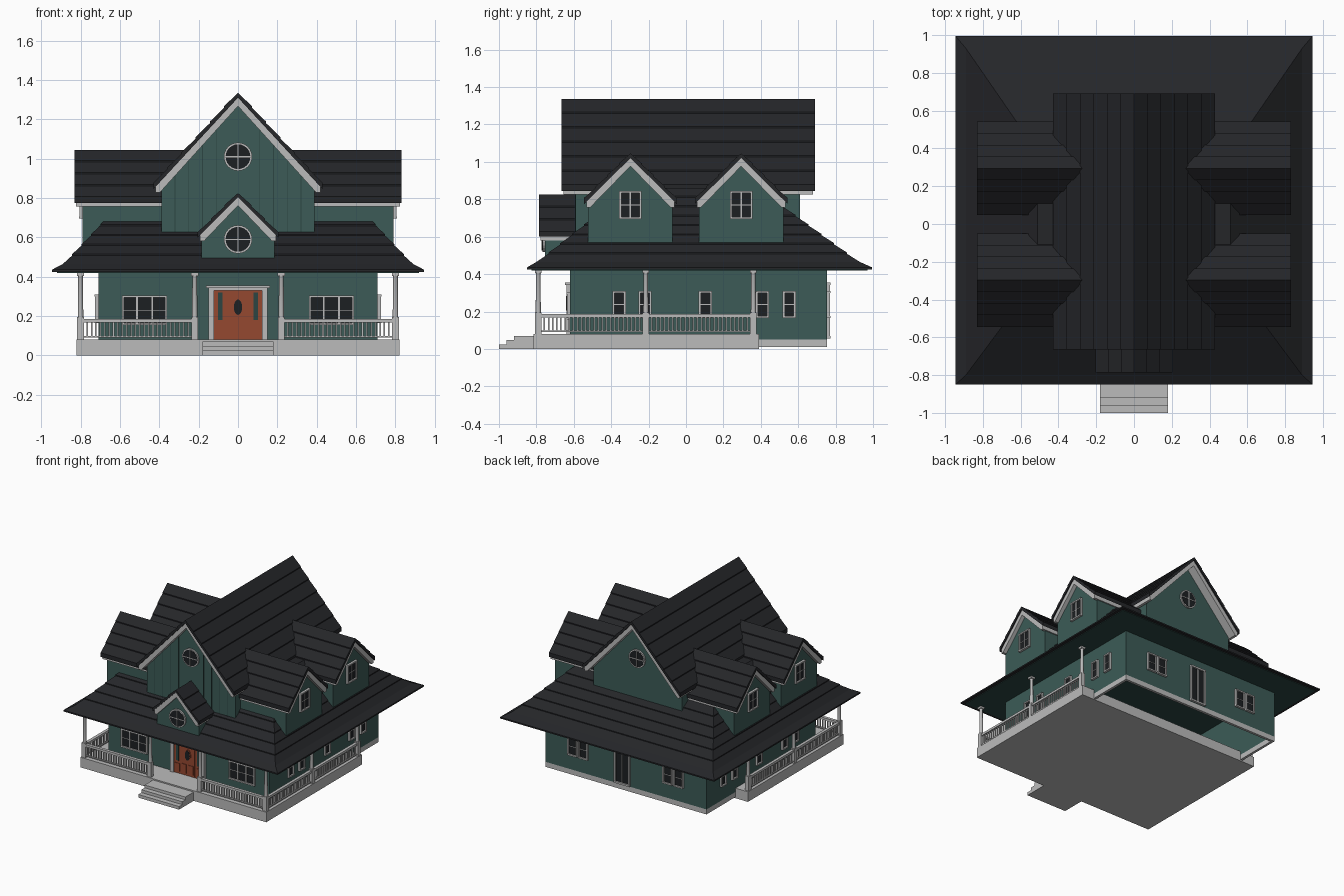
import bpy, bmesh
from math import cos, sin, tau

if "Cube" in bpy.data.objects:
    bpy.data.objects.remove(bpy.data.objects["Cube"])


def material(name, r, g, b):
    m = bpy.data.materials.new(name)
    m.diffuse_color = (r, g, b, 1)
    m.use_nodes = True
    m.node_tree.nodes["Principled BSDF"].inputs["Base Color"].default_value = m.diffuse_color
    return m


TEAL = material("teal_siding", 0.045, 0.105, 0.095)
DARK_TEAL = material("dark_teal", 0.025, 0.06, 0.055)
ROOF = material("roof_shingle", 0.018, 0.019, 0.022)
TRIM = material("trim", 0.5, 0.5, 0.5)
GLASS = material("dark_glass", 0.012, 0.014, 0.016)
RED = material("door_red", 0.3, 0.065, 0.03)


def finish(name, bm, mat):
    bmesh.ops.recalc_face_normals(bm, faces=bm.faces)
    me = bpy.data.meshes.new(name)
    bm.to_mesh(me)
    bm.free()
    me.materials.append(mat)
    ob = bpy.data.objects.new(name, me)
    bpy.context.collection.objects.link(ob)
    return ob


def loft(name, rings, mat):
    """Skin a list of equal-length point rings and cap both ends."""
    bm = bmesh.new()
    vs = [[bm.verts.new(p) for p in r] for r in rings]
    n = len(vs[0])
    for a, b in zip(vs, vs[1:]):
        for i in range(n):
            j = (i + 1) % n
            bm.faces.new((a[i], a[j], b[j], b[i]))
    bm.faces.new(vs[0])
    bm.faces.new(vs[-1])
    return finish(name, bm, mat)


def prism(name, pts, axis, a, b, mat):
    """Extrude a (u, z) profile from a to b along x or y."""
    at = lambda d: [(d, u, z) if axis == "x" else (u, d, z) for u, z in pts]
    return loft(name, [at(a), at(b)], mat)


def boxes(name, items, mat):
    """Several boxes (x0, x1, y0, y1, z0, z1) in one object."""
    bm = bmesh.new()
    for x0, x1, y0, y1, z0, z1 in items:
        v = bmesh.ops.create_cube(bm, size=1)["verts"]
        bmesh.ops.scale(bm, vec=(x1 - x0, y1 - y0, z1 - z0), verts=v)
        bmesh.ops.translate(bm, vec=((x0 + x1) / 2, (y0 + y1) / 2, (z0 + z1) / 2), verts=v)
    return finish(name, bm, mat)


def on_wall(axis, pos, s, u0, u1, z0, z1, d):
    """Box standing d proud of the wall plane at pos, facing direction s."""
    lo, hi = sorted((pos - s * 0.01, pos + s * d))
    return (lo, hi, u0, u1, z0, z1) if axis == "x" else (u0, u1, lo, hi, z0, z1)


def window(name, axis, pos, s, u0, u1, z0, z1, cols=1, rows=2, t=0.011):
    W = lambda a, b, c, e, d: on_wall(axis, pos, s, a, b, c, e, d)
    bars = [W(u0, u0 + t, z0, z1, .016), W(u1 - t, u1, z0, z1, .016),
            W(u0, u1, z0, z0 + t, .018), W(u0, u1, z1 - t, z1, .018)]
    for i in range(1, cols):
        u = u0 + (u1 - u0) * i / cols
        bars.append(W(u - .004, u + .004, z0, z1, .012))
    for i in range(1, rows):
        z = z0 + (z1 - z0) * i / rows
        bars.append(W(u0, u1, z - .002, z + .002, .009))
    boxes(name + "_frame", bars, TRIM)
    boxes(name + "_glass", [W(u0 + .003, u1 - .003, z0 + .003, z1 - .003, .006)], GLASS)


def disc(rx, rz, cz, n=24):
    return [(rx * cos(tau * i / n), cz + rz * sin(tau * i / n)) for i in range(n)]


def round_window(name, y, s, z):
    prism(name + "_frame", disc(.072, .072, z), "y", y, y + s * .012, TRIM)
    prism(name + "_glass", disc(.063, .063, z), "y", y, y + s * .014, GLASS)
    boxes(name + "_bars", [on_wall("y", y, s, -.003, .003, z - .065, z + .065, .017),
                           on_wall("y", y, s, -.065, .065, z - .003, z + .003, .017)], TRIM)


def gable_roof(name, axis, c, half, ze, za, a, b, n, ends, th=.025):
    """Stepped shingle slab, eave fascias, and rake boards on (wall, edge) ends."""
    slope = []
    for i in range(n):
        for f, lift in ((i / n, .008), ((i + 1) / n, 0)):
            slope.append((half * (1 - f), ze + (za - ze) * f + lift))
    slope[-1] = (0, za)
    right = [(c + u, z) for u, z in slope]
    left = [(c - u, z) for u, z in reversed(slope[:-1])]
    prism(name, right + left + [(c - half, ze - th), (c, za - th), (c + half, ze - th)],
          axis, a, b, ROOF)
    h, k = half - .012, (za - ze) / half
    top, drop = za - th + .004, .035
    chevron = [(c - h, top - k * h), (c, top), (c + h, top - k * h),
               (c + h, top - k * h - drop), (c + h - .02, top - k * h - drop),
               (c, top - drop - .012), (c - h + .02, top - k * h - drop),
               (c - h, top - k * h - drop)]
    for i, (wall, edge) in enumerate(ends):
        prism(f"{name}_rake_{i}", chevron, axis, wall, edge, TRIM)
    z = top - k * h
    for s in (-1, 1):
        prism(f"{name}_eave_{s}", [(c + s * h, z), (c + s * h, z - drop),
              (c + s * (h - .02), z - drop), (c + s * (h - .02), z)], axis, a + .01, b - .01, TRIM)


def gable_body(name, axis, c, half, z0, k, top, a, b):
    prism(name, [(c - half, z0), (c + half, z0), (c + half, top - k * half), (c, top),
                 (c - half, top - k * half)], axis, a, b, TEAL)


# Porch slab, steps and rear foundation
boxes("porch_floor", [(-.82, .82, -.815, .39, 0, .08)], TRIM)
boxes("front_steps", [(-.18, .18, y, -.81, 0, z) for y, z in ((-1, .025), (-.96, .048), (-.92, .07))], TRIM)
boxes("rear_foundation", [(-.71, -.69, .39, .755, .01, .05), (.69, .71, .39, .755, .01, .05),
                          (-.71, .71, .735, .755, .01, .05)], TRIM)

# Hollow ground floor walls
boxes("ground_floor_walls", [(-.71, .71, -.62, -.60, .05, .435), (-.71, .71, .735, .755, .05, .435),
                             (-.71, -.69, -.60, .735, .05, .435), (.69, .71, -.60, .735, .05, .435)], TEAL)

# Hipped skirt roof with shingle courses
def ring(hx, y0, y1, z):
    return [(-hx, y0, z), (hx, y0, z), (hx, y1, z), (-hx, y1, z)]

low, high = (.89, -.80, .93, .458), (.51, -.29, .38, .86)
rings = [ring(.945, -.85, .995, .425), ring(.945, -.85, .995, .436)]
for i in range(8):
    for f, lift in ((i / 8, .007), ((i + 1) / 8, 0)):
        p = [a + (b - a) * f for a, b in zip(low, high)]
        rings.append(ring(p[0], p[1], p[2], p[3] + lift))
loft("skirt_roof", rings, ROOF)
boxes("soffit", [(-.92, .92, -.825, .97, .42, .427)], DARK_TEAL)

# Upper storey with main gable roof
k = (1.335 - .87) / .43
gable_body("upper_storey", "y", 0, .39, .45, k, 1.315, -.59, .61)
gable_roof("main_roof", "y", 0, .43, .87, 1.335, -.665, .69, 6, [(-.59, -.655), (.61, .68)])
round_window("front_gable_window", -.59, -1, 1.01)
round_window("rear_gable_window", .61, 1, 1.01)
boxes("gable_battens", [(s * x - .002, s * x + .002, -.593, -.58, .6, 1.27 - k * x)
                        for x in (.11, .18, .25, .32) for s in (-1, 1)
                        ], DARK_TEAL)

# Small gable above the entrance
gable_body("entry_gable", "y", 0, .185, .47, 1, .805, -.755, -.55)
gable_roof("entry_gable_roof", "y", 0, .205, .62, .825, -.785, -.55, 3, [(-.755, -.778)], .02)
round_window("entry_gable_window", -.755, -1, .59)

# Four side dormers
for s, side in ((-1, "left"), (1, "right")):
    for c, where in ((-.297, "front"), (.295, "rear")):
        nm = f"{side}_{where}_dormer"
        gable_body(nm, "x", c, .226, .5, .98, 1.025, s * .3, s * .79)
        a, b = sorted((s * .27, s * .83))
        gable_roof(nm + "_roof", "x", c, .248, .80, 1.045, a, b, 4, [(s * .79, s * .822)])
        window(nm + "_window", "x", s * .79, s, c - .06, c + .06, .695, .845, 2, 2)

# Ground floor windows
for s in (-1, 1):
    m = .475 * s
    window(f"front_triple_window_{s}", "y", -.62, -1, m - .115, m + .115, .155, .305, 3, 2)
    for u in (-.357, -.22, .103, .41, .552):
        window(f"side_window_{s}_{u}", "x", .71 * s, s, u - .035, u + .035, .165, .31)
    for d in (-.048, .048):
        u = .42 * s + d
        window(f"rear_window_{u:.2f}", "y", .755, 1, u - .042, u + .042, .165, .31)
window("rear_door", "y", .755, 1, -.04, .10, .055, .355, 2, 1, .014)

# Front door with casing, sidelights and oval light
F = lambda *a: on_wall("y", -.62, -1, *a)
boxes("door_casing", [F(-.15, -.122, .08, .34, .02), F(.122, .15, .08, .34, .02),
                      F(-.15, .15, .33, .345, .02), F(-.162, .162, .342, .356, .028)], TRIM)
boxes("front_door", [F(-.123, .123, .08, .332, .01), F(-.062, .062, .085, .328, .015),
                     F(-.05, -.01, .1, .17, .019), F(.01, .05, .1, .17, .019),
                     F(-.112, -.072, .095, .16, .014), F(.072, .112, .095, .16, .014)], RED)
boxes("door_sidelights", [F(-.102, -.08, .18, .32, .013), F(.08, .102, .18, .32, .013)], DARK_TEAL)
prism("door_oval_frame", disc(.029, .048, .245), "y", -.63, -.638, RED)
prism("door_oval_glass", disc(.021, .039, .245), "y", -.63, -.641, GLASS)

# Porch posts: square pedestal, round shaft, square cap
posts = [(x, -.79) for x in (-.80, -.22, .22, .80)] + [(s * .80, y) for s in (-1, 1) for y in (-.215, .36)]
for i, (x, y) in enumerate(posts):
    boxes(f"post_base_{i}", [(x - .017, x + .017, y - .017, y + .017, .08, .195),
                             (x - .018, x + .018, y - .018, y + .018, .405, .422)], TRIM)
    shaft = [[(x + r * cos(tau * j / 12), y + r * sin(tau * j / 12), z) for j in range(12)]
             for r, z in ((.014, .19), (.012, .40), (.016, .41))]
    ob = loft(f"post_shaft_{i}", shaft, TRIM)
    for p in ob.data.polygons:
        p.use_smooth = len(p.vertices) == 4

# Railings with balusters
def railing(name, axis, pos, a, b, n=26):
    def bar(u0, u1, w, z0, z1):
        return (u0, u1, pos - w, pos + w, z0, z1) if axis == "x" else (pos - w, pos + w, u0, u1, z0, z1)
    parts = [bar(a, b, .012, .168, .186), bar(a, b, .008, .09, .098)]
    for i in range(n):
        u = a + (b - a) * (i + .5) / n
        parts.append(bar(u - .004, u + .004, .004, .095, .17))
    boxes(name, parts, TRIM)

for s in (-1, 1):
    a, b = sorted((s * .22, s * .80))
    railing(f"front_railing_{s}", "x", -.79, a, b)
    railing(f"side_railing_front_{s}", "y", .80 * s, -.79, -.215)
    railing(f"side_railing_rear_{s}", "y", .80 * s, -.215, .36)
